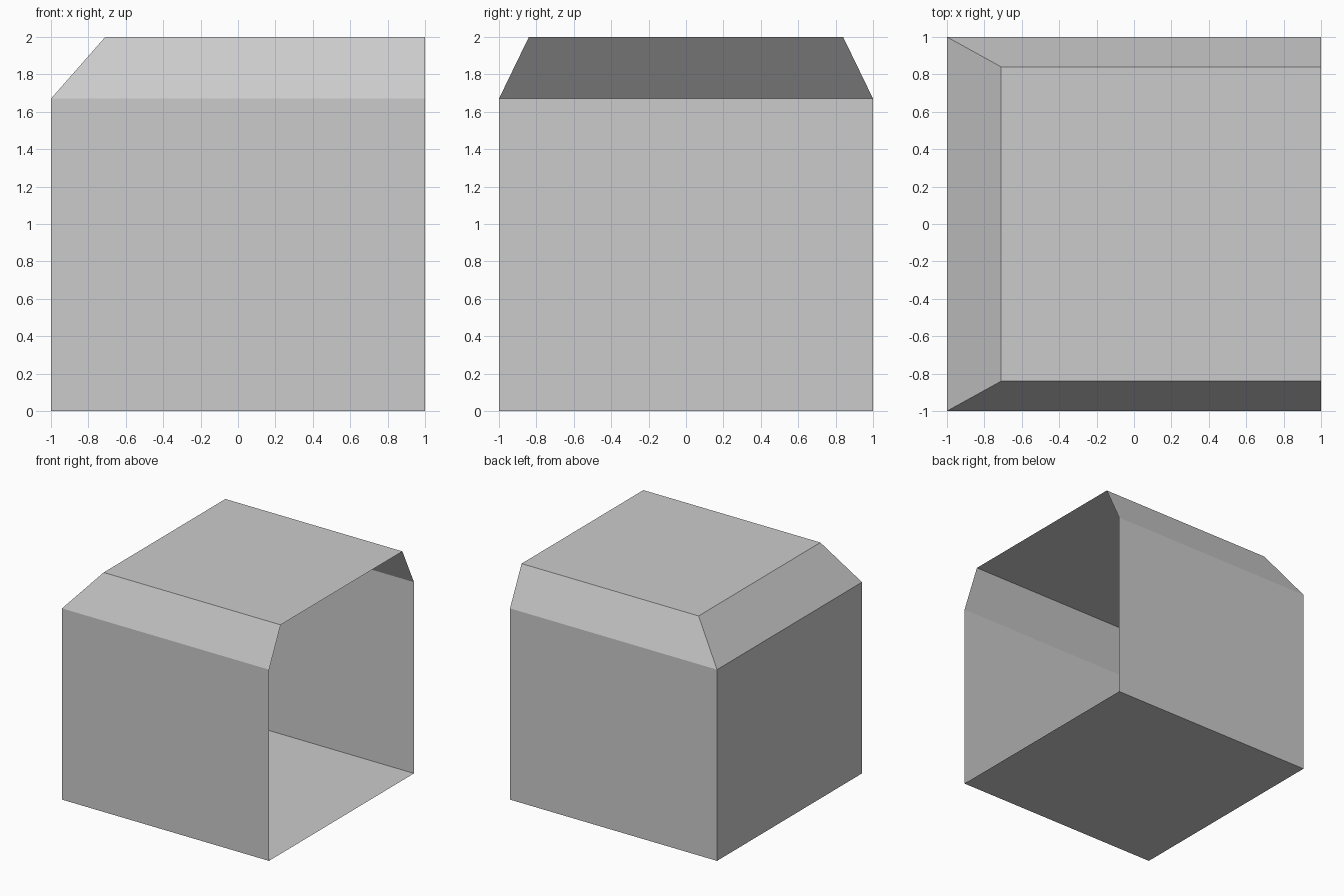
import bpy
import bmesh

if "Cube" in bpy.data.objects:
    bpy.data.objects.remove(bpy.data.objects["Cube"])


def section(bm, left, half_depth, z):
    """Ring of corners, open on the right side."""
    corners = [(1, -half_depth), (left, -half_depth), (left, half_depth), (1, half_depth)]
    return [bm.verts.new((x, y, z)) for x, y in corners]


bm = bmesh.new()

# Cross-sections: floor, top of the straight walls, edge of the flat roof
rings = [section(bm, -1, 1, 0), section(bm, -1, 1, 1.67), section(bm, -0.71, 0.84, 2)]

# Straight walls and sloped shoulders on front, left and back
for lower, upper in zip(rings, rings[1:]):
    for i in range(3):
        bm.faces.new((lower[i], upper[i], upper[i + 1], lower[i + 1]))

# Floor and roof panels
bm.faces.new(rings[0])
bm.faces.new(rings[-1][::-1])

mesh = bpy.data.meshes.new("open_sided_shell")
bm.to_mesh(mesh)
bm.free()
bpy.context.collection.objects.link(bpy.data.objects.new("open_sided_shell", mesh))
